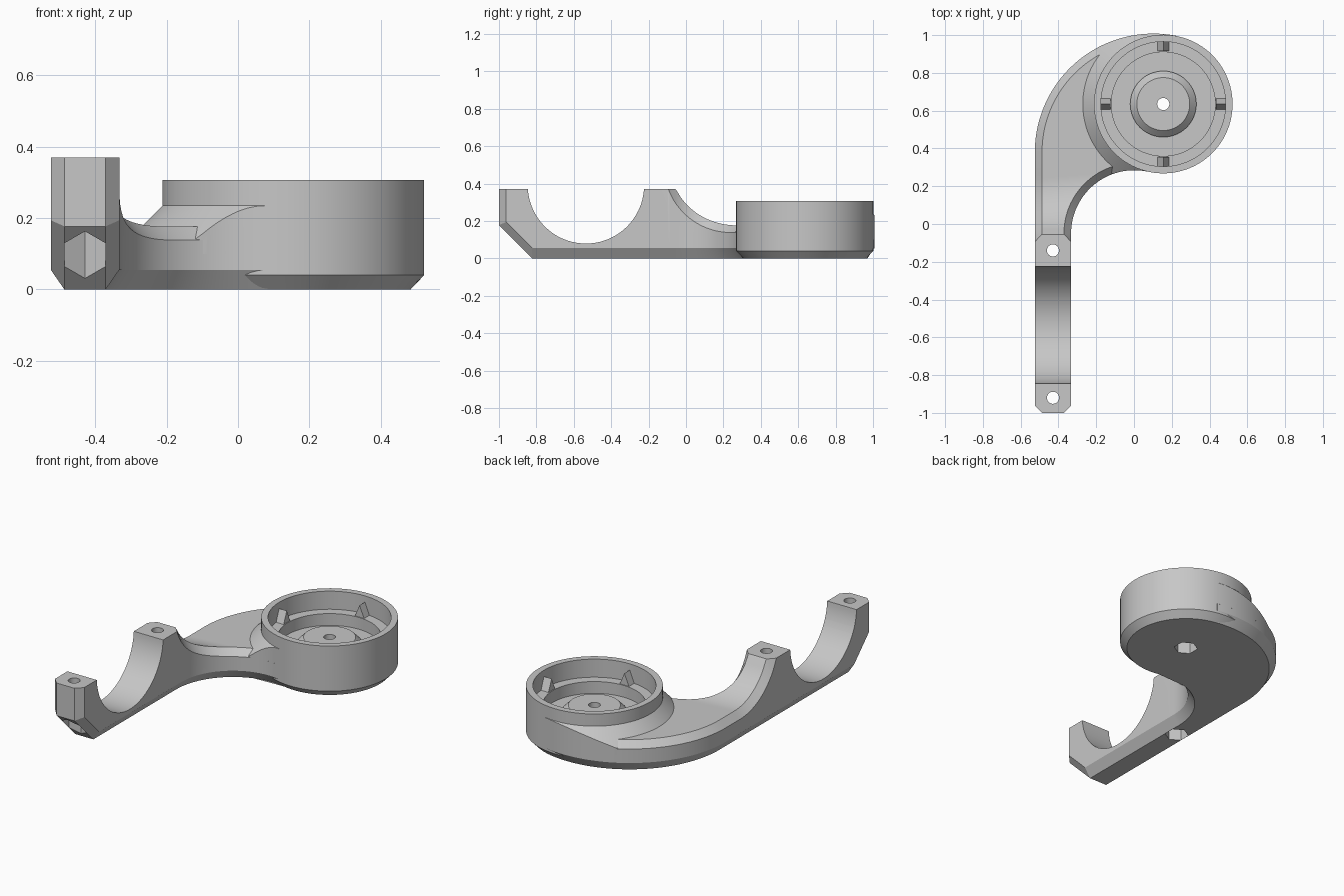
import bpy, bmesh, math
from math import sin, cos, pi, hypot, sqrt, radians
from mathutils import Vector, Matrix

if "Cube" in bpy.data.objects:
    bpy.data.objects.remove(bpy.data.objects["Cube"])

grey = bpy.data.materials.new("plain grey")
grey.use_nodes = True
grey.diffuse_color = (0.57, 0.57, 0.57, 1)
grey.node_tree.nodes["Principled BSDF"].inputs["Base Color"].default_value = (0.57, 0.57, 0.57, 1)

LEFT, RIGHT = -0.525, -0.333      # arm sides
TOP, BEV = 0.37, 0.038            # clamp height, chamfer size
TOE = -0.823                      # where the sloped toe meets the ground
CUP, CUP_R = Vector((0.155, 0.635)), 0.367
DIP_Y, DIP_Z, DIP_R = 0.24, 0.495, 0.357            # hollow behind the rear post
SADDLE_Y, SADDLE_Z, SADDLE_R = -0.535, 0.39, 0.311  # round clamp seat
INNER, INNER_R = Vector((0.0016, -0.05)), 0.3346    # concave bend of the arm
OUTER, OUTER_R = Vector((0.103, 0.38)), 0.628       # convex bend of the arm


def polar(angle):
    return Vector((cos(angle), sin(angle)))


def make(name, bm):
    bmesh.ops.remove_doubles(bm, verts=bm.verts[:], dist=1e-5)
    bmesh.ops.recalc_face_normals(bm, faces=bm.faces[:])
    mesh = bpy.data.meshes.new(name)
    bm.to_mesh(mesh)
    bm.free()
    mesh.materials.append(grey)
    ob = bpy.data.objects.new(name, mesh)
    bpy.context.collection.objects.link(ob)
    return ob


def loft(name, sections, closed=False):
    """Skin a list of closed cross-sections."""
    bm = bmesh.new()
    rings = [[bm.verts.new(c) for c in s] for s in sections]
    for a, b in zip(rings, rings[1:] + rings[:1] if closed else rings[1:]):
        for i in range(len(a)):
            j = (i + 1) % len(a)
            bm.faces.new((a[i], a[j], b[j], b[i]))
    if not closed:
        bm.faces.new(rings[0])
        bm.faces.new(rings[-1])
    return make(name, bm)


def drill(ob, cutters):
    """Cut the cutters out of the object, then discard them."""
    for c in cutters:
        mod = ob.modifiers.new(c.name, "BOOLEAN")
        mod.operation, mod.object, mod.solver = "DIFFERENCE", c, "MANIFOLD"
    bpy.context.view_layer.update()
    done = ob.evaluated_get(bpy.context.evaluated_depsgraph_get())
    mesh = bpy.data.meshes.new_from_object(done)
    ob.modifiers.clear()
    ob.data = mesh
    for c in cutters:
        bpy.data.objects.remove(c)


def cutter(name, x, y, r, top, sides):
    bm = bmesh.new()
    bmesh.ops.create_cone(bm, cap_ends=True, segments=sides, radius1=r, radius2=r,
                          depth=1, matrix=Matrix.Translation((x, y, top - 0.5)))
    return make(name, bm)


def top_edge(y):
    """Height of the side edge, inset and height of the top edge."""
    if y >= DIP_Y:
        return DIP_Z - DIP_R, BEV, DIP_Z - DIP_R + BEV
    if abs(y - SADDLE_Y) < SADDLE_R:
        z = min(TOP, SADDLE_Z - sqrt(SADDLE_R ** 2 - (y - SADDLE_Y) ** 2))
        return z, 0, z
    s = min(max(DIP_R - hypot(y - DIP_Y, DIP_Z - TOP), 0), BEV)
    if s == 0:
        return TOP, 0, TOP
    z = DIP_Z - sqrt(DIP_R ** 2 - (y - DIP_Y) ** 2)
    return z, s, min(TOP, DIP_Z - sqrt((DIP_R - s) ** 2 - (y - DIP_Y) ** 2))


def edge(p, n):
    """Chamfered edge of the arm at outline point p with inward normal n."""
    z, s, t = top_edge(p.y)
    low = max(0, TOE - p.y)
    if p.y == -1:
        return [(*p, low), (*p, low), (*p, z), (*p, t)]
    return [(*(p + n * BEV), low), (*p, max(0.04, low + 0.055)), (*p, z), (*(p + n * s), t)]


def arm_sections():
    sections = []
    lx, rx = Vector((1, 0)), Vector((-1, 0))
    # straight clamp with saddle
    ys = [-1, BEV - 1, TOE, TOE + 0.015, -0.1, -0.094, -0.085, -0.075, -0.065, -0.056]
    ys += [SADDLE_Y - SADDLE_R * cos(radians(3.69 + i / 48 * 172.62)) for i in range(49)]
    for y in sorted(ys):
        e = BEV if y == -1 else 0
        sections.append(edge(Vector((LEFT + e, y)), lx) + edge(Vector((RIGHT - e, y)), rx)[::-1])
    # concave bend
    for i in range(29):
        a = pi - i / 28 * radians(102.6)
        p = INNER + polar(a) * INNER_R
        y = p.y if a > pi / 2 else INNER.y + INNER_R * (2 - sin(a))
        sections.append(edge(Vector((LEFT, y)), lx) + edge(p, polar(a))[::-1])
    # wrap around the cup, ending inside its wall
    for i in range(41):
        d = polar(pi - i / 40 * radians(101.5))
        p = CUP + polar(radians(250 - i / 40 * 171.5)) * 0.3
        h = top_edge(DIP_Y)[2]
        sections.append(edge(OUTER + d * OUTER_R, -d) + [(*p, h), (*p, 0.1), (*p, 0.05), (*p, 0)])
    return sections


def collar_sections():
    """Sloped skirt of the cup, trimmed to the arm outline."""
    sections = []
    for i in range(97):
        u = polar(radians(78.5 + i / 96 * 178.9))
        d = CUP - OUTER
        b = u.dot(d)
        r = min(0.462, sqrt(b * b - d.dot(d) + OUTER_R ** 2) - b)
        d = CUP - INNER
        b = u.dot(d)
        hit = b * b - d.dot(d) + INNER_R ** 2
        if hit > 0 and b < 0:
            r = min(r, -b - sqrt(hit))
        r = max(r, 0.364)
        sections.append([(*(CUP + u * q), z) for q, z in
                         ((0.345, 0.1), (r, 0.1), (r, 0.602 - r), (0.36, 0.242), (0.345, 0.242))])
    return sections


# arm with two bolt holes and hexagonal nut pockets
arm = loft("arm", arm_sections())
mid = (LEFT + RIGHT) / 2
cutters = []
for y in (-0.92, -0.14):
    cutters += [cutter("bolt_hole", mid, y, 0.032, 0.6, 32),
                cutter("nut_pocket", mid, y, 0.066, 0.2, 6)]
drill(arm, cutters)

# cup with rim, ledge, trough and drilled centre boss
profile = [(0.032, 0), (CUP_R - BEV, 0), (CUP_R, 0.04), (CUP_R, 0.307), (0.33, 0.307),
           (0.33, 0.2), (0.275, 0.2), (0.275, 0.13), (0.175, 0.13), (0.175, 0.155),
           (0.14, 0.19), (0.032, 0.19)]
cup = loft("cup", [[(*(CUP + polar(k / 96 * 2 * pi) * r), z) for r, z in profile]
                   for k in range(96)], closed=True)
drill(cup, [cutter("nut_pocket", CUP.x, CUP.y, 0.066, 0.1, 6)])

collar = loft("collar", collar_sections())

# four small ridged stops on the ledge
for k, word in enumerate(("left", "back", "right", "front")):
    spin = Matrix.Translation((*CUP, 0.2)) @ Matrix.Rotation(k * pi / 2, 4, "Z")
    loft("ledge_stop_" + word,
         [[spin @ Vector(c) for c in ((r, -0.03, 0), (r, 0.03, 0), (r, 0, 0.07))]
          for r in (0.28, 0.332)])

bpy.ops.object.select_all(action="DESELECT")
for ob in (arm, cup, collar):
    ob.select_set(True)
bpy.context.view_layer.objects.active = arm
bpy.ops.object.shade_smooth_by_angle(angle=radians(25))
